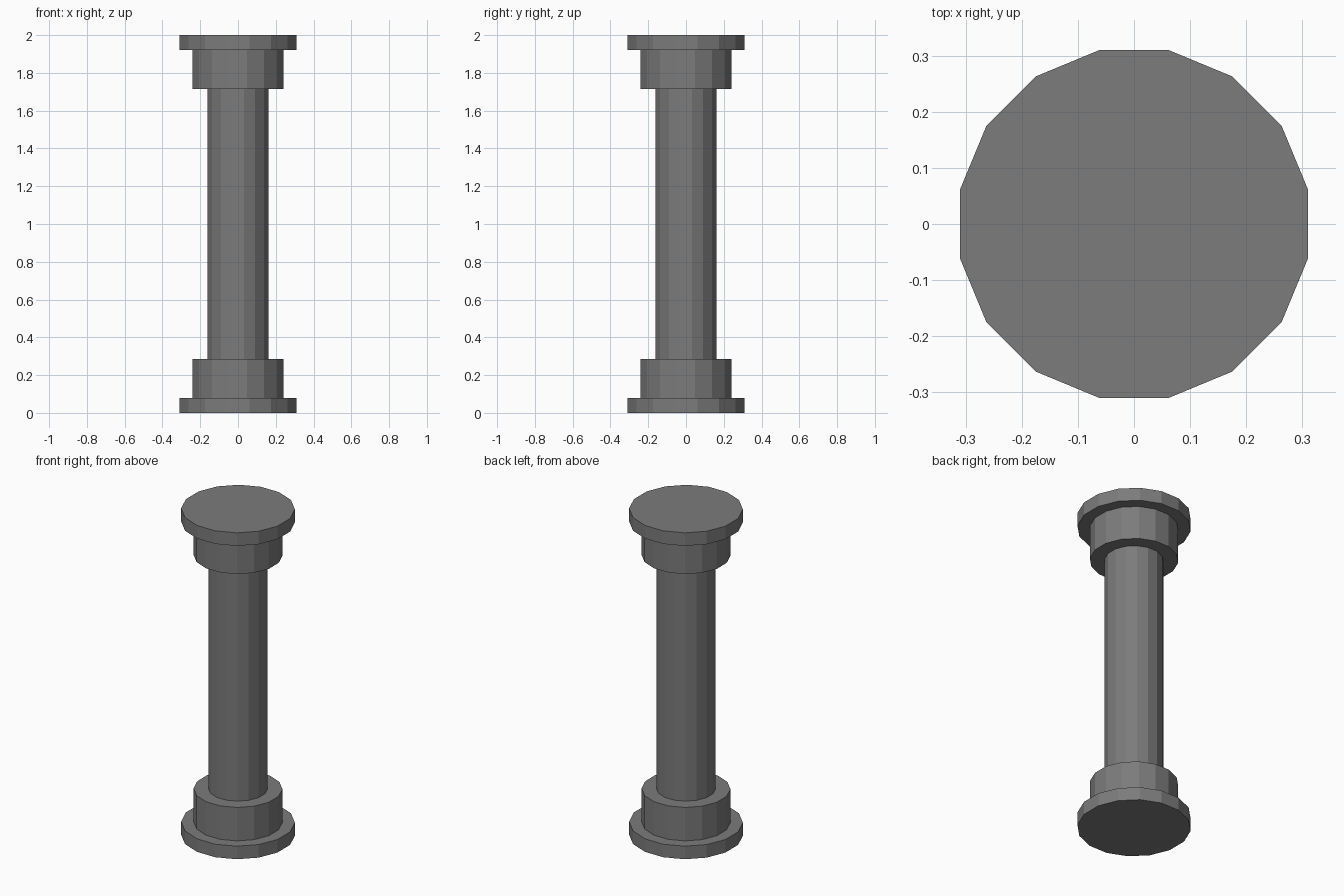
import bpy
import math

cube = bpy.data.objects.get("Cube")
if cube:
    bpy.data.objects.remove(cube, do_unlink=True)

SIDES = 16
HEIGHT = 2.0

# Single stone colour
stone = bpy.data.materials.new("grey_stone")
stone.use_nodes = True
GREY = (0.2, 0.2, 0.2, 1.0)
stone.diffuse_color = GREY
stone.node_tree.nodes["Principled BSDF"].inputs["Base Color"].default_value = GREY


def drum(name, half_width, bottom, top):
    """Flat-sided drum with a flat facing each axis, sized across its flats."""
    bpy.ops.mesh.primitive_cylinder_add(
        vertices=SIDES,
        radius=half_width / math.cos(math.pi / SIDES),
        depth=top - bottom,
        location=(0, 0, (bottom + top) / 2),
    )
    obj = bpy.context.object
    obj.name = obj.data.name = name
    # Turn the mesh half a facet so flats face the axes
    for v in obj.data.vertices:
        a = math.pi / SIDES
        x, y = v.co.x, v.co.y
        v.co.x = x * math.cos(a) - y * math.sin(a)
        v.co.y = x * math.sin(a) + y * math.cos(a)
    obj.data.materials.append(stone)
    return obj


PLATE, COLLAR = 0.08, 0.285

# Base
drum("base_plate", 0.31, 0, PLATE)
drum("base_collar", 0.242, PLATE, COLLAR)

# Shaft
drum("shaft", 0.161, COLLAR, HEIGHT - COLLAR)

# Capital mirrors the base
drum("capital_collar", 0.242, HEIGHT - COLLAR, HEIGHT - PLATE)
drum("capital_plate", 0.31, HEIGHT - PLATE, HEIGHT)
